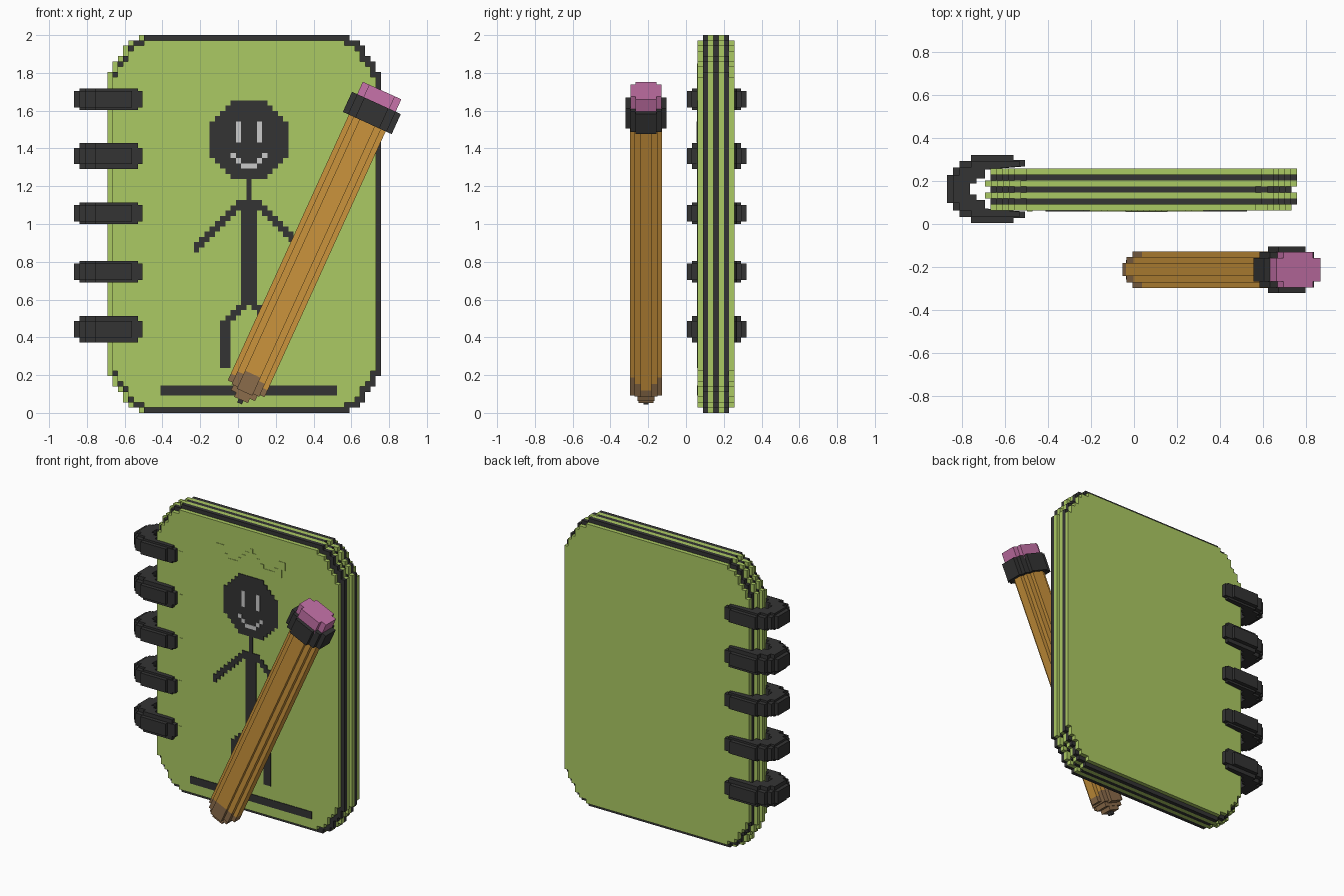
import bpy, bmesh
from math import radians, hypot
from mathutils import Matrix, Vector

cube = bpy.data.objects.get("Cube")
if cube:
    bpy.data.objects.remove(cube, do_unlink=True)


def material(name, rgb):
    m = bpy.data.materials.new(name)
    m.use_nodes = True
    m.diffuse_color = (*rgb, 1)
    m.node_tree.nodes["Principled BSDF"].inputs["Base Color"].default_value = (*rgb, 1)
    return m


GREEN = material("leaf green", (0.41, 0.585, 0.125))
BLACK = material("charcoal", (0.034, 0.034, 0.034))
GREY = material("light grey", (0.6, 0.6, 0.6))
ORANGE = material("pencil orange", (0.6, 0.295, 0.045))
WOOD = material("bare wood", (0.26, 0.15, 0.07))
PINK = material("eraser pink", (0.57, 0.17, 0.4))

U = 1 / 36  # block size


def finish(name, bm, mat, matrix=None):
    bmesh.ops.recalc_face_normals(bm, faces=bm.faces)
    mesh = bpy.data.meshes.new(name)
    bm.to_mesh(mesh)
    bm.free()
    mesh.materials.append(mat)
    ob = bpy.data.objects.new(name, mesh)
    bpy.context.scene.collection.objects.link(ob)
    if matrix:
        ob.matrix_world = matrix
    return ob


def add_box(bm, x0, x1, y0, y1, z0, z1):
    size = Matrix.Diagonal((x1 - x0, y1 - y0, z1 - z0, 1))
    mid = Matrix.Translation(((x0 + x1) / 2, (y0 + y1) / 2, (z0 + z1) / 2))
    bmesh.ops.create_cube(bm, size=1, matrix=mid @ size)


def prism(bm, points, offset):
    face = bm.faces.new([bm.verts.new(p) for p in points])
    ext = bmesh.ops.extrude_face_region(bm, geom=[face])
    new = [v for v in ext["geom"] if isinstance(v, bmesh.types.BMVert)]
    bmesh.ops.translate(bm, verts=new, vec=Vector(offset))


# Notebook sheets: stepped rounded outlines, alternating green and black
CORNER = [(0, 7), (1, 7), (1, 5), (2, 5), (2, 4), (3, 4), (3, 2), (4, 2), (4, 1), (6, 1), (6, 0)]


def sheet_outline(x0, x1, z0, z1):
    c = [(a * U, b * U) for a, b in CORNER]
    return ([(x0 + a, z1 - b) for a, b in c] + [(x1 - a, z1 - b) for a, b in reversed(c)]
            + [(x1 - a, z0 + b) for a, b in c] + [(x0 + a, z0 + b) for a, b in reversed(c)])


FRONT = 0.062
for i in range(7):
    cover = i in (0, 6)
    inset = U if cover else 0
    left = -0.665 if cover or i % 2 else -0.692
    right = 0.73 if i in (0, 3) else 0.757
    y = FRONT + i * U
    bm = bmesh.new()
    prism(bm, [(x, y, z) for x, z in sheet_outline(left, right, inset, 2 - inset)], (0, U, 0))
    name = "cover" if cover else "sheet"
    finish(f"{name}_{i}", bm, BLACK if i % 2 else GREEN)

# Binder rings: C-shaped stepped loops, with a taller inner band
MID = 0.162
OUTER = [(-.867, .065), (-.84, .065), (-.84, .1), (-.81, .1), (-.81, .13), (-.755, .13),
         (-.755, .157), (-.56, .157), (-.56, .135), (-.505, .135), (-.505, .105)]
BAND = [(-.84, .065), (-.81, .065), (-.81, .1), (-.755, .1), (-.755, .13), (-.53, .13), (-.53, .105)]
INNER = [(-.69, .09), (-.69, .05), (-.73, .05), (-.73, .025), (-.76, .025)]


def ring_outline(outer):
    half = outer + INNER
    return [(x, MID + y) for x, y in half] + [(x, MID - y) for x, y in reversed(half)]


for n, z in enumerate((1.66, 1.36, 1.057, 0.747, 0.443)):
    bm = bmesh.new()
    tall = 0.07 if n % 3 == 1 else 0.057
    for outer, h in ((OUTER, 0.043), (BAND, tall)):
        prism(bm, [(x, y, z - h) for x, y in ring_outline(outer)], (0, 0, 2 * h))
    finish(f"binder_ring_{n + 1}", bm, BLACK)

# Punch marks beside the rings
bm = bmesh.new()
for z in (1.66, 1.36, 1.057, 0.76, 0.443):
    add_box(bm, -.497, -.47, FRONT - .003, FRONT, z - U, z + U)
finish("punch_marks", bm, GREEN)


# Cover drawing: thin plates laid on a block grid; a = columns from the centre
def drawing(name, rule, mat, thick):
    bm = bmesh.new()
    for j in range(72):
        z = j * U - 0.012
        start = None
        for i in range(-12, 14):
            on = i < 13 and rule(abs(i), j)
            if on and start is None:
                start = i
            elif not on and start is not None:
                add_box(bm, .058 + (start - .5) * U, .058 + (i - .5) * U,
                        FRONT - thick, FRONT, z, z + U)
                start = None
    return finish(name, bm, mat)


def figure(a, j):
    head = hypot(a, j - 52) < 7.7
    neck = a == 0 and 41 <= j <= 45
    body = a <= 1 and 21 <= j <= 40
    arm = 2 <= a <= 10 and a + j in (41, 42)
    thigh = 1 <= a <= 4 and a + j in (21, 22)
    shin = a in (4, 5) and 9 <= j <= 17
    return head or neck or body or arm or thigh or shin


def face(a, j):
    eye = a == 2 and 52 <= j <= 55
    mouth = (a <= 1 and j == 47) or (a == 2 and j == 48) or (a == 3 and j == 49)
    return eye or mouth


def crown(a, j):
    base = a <= 7 and 61 <= j <= 62
    peak = 63 <= j <= 66 and a <= 66 - j
    prong = (a in (7, 8) and j in (62, 63)) or (a in (8, 9) and j in (64, 65))
    return base or peak or prong


drawing("stick_figure", figure, BLACK, 0.004)
drawing("face_marks", face, GREY, 0.007)
drawing("crown_outline", crown, GREEN, 0.003)
bm = bmesh.new()
add_box(bm, -.41, .525, FRONT - .004, FRONT, .093, .145)
finish("ground_line", bm, BLACK)

# Pencil: stepped sections stacked along a leaning axis, starting at the tip
LEAN = Matrix.Translation((.01, -.212, .055)) @ Matrix.Rotation(radians(24.5), 4, 'Y')


def pencil_part(name, mat, blocks):
    bm = bmesh.new()
    for w, d, s0, s1 in blocks:
        add_box(bm, -w, w, -d, d, s0, s1)
    finish(name, bm, mat, LEAN)


pencil_part("pencil_lead", BLACK, [(.014, .014, -.005, .03)])
pencil_part("pencil_wood", WOOD, [
    (.107, .03, .08, .12), (.08, .06, .07, .145), (.045, .084, .06, .165),
    (.07, .045, .04, .1), (.04, .04, .015, .08)])
pencil_part("pencil_body", ORANGE, [
    (.107, .03, .12, 1.65), (.08, .06, .145, 1.65), (.045, .084, .165, 1.65)])
pencil_part("pencil_ferrule", BLACK, [
    (.142, .055, 1.626, 1.743), (.112, .083, 1.626, 1.743), (.07, .108, 1.626, 1.743)])
pencil_part("eraser", PINK, [(.112, .055, 1.72, 1.815), (.075, .083, 1.72, 1.815)])
